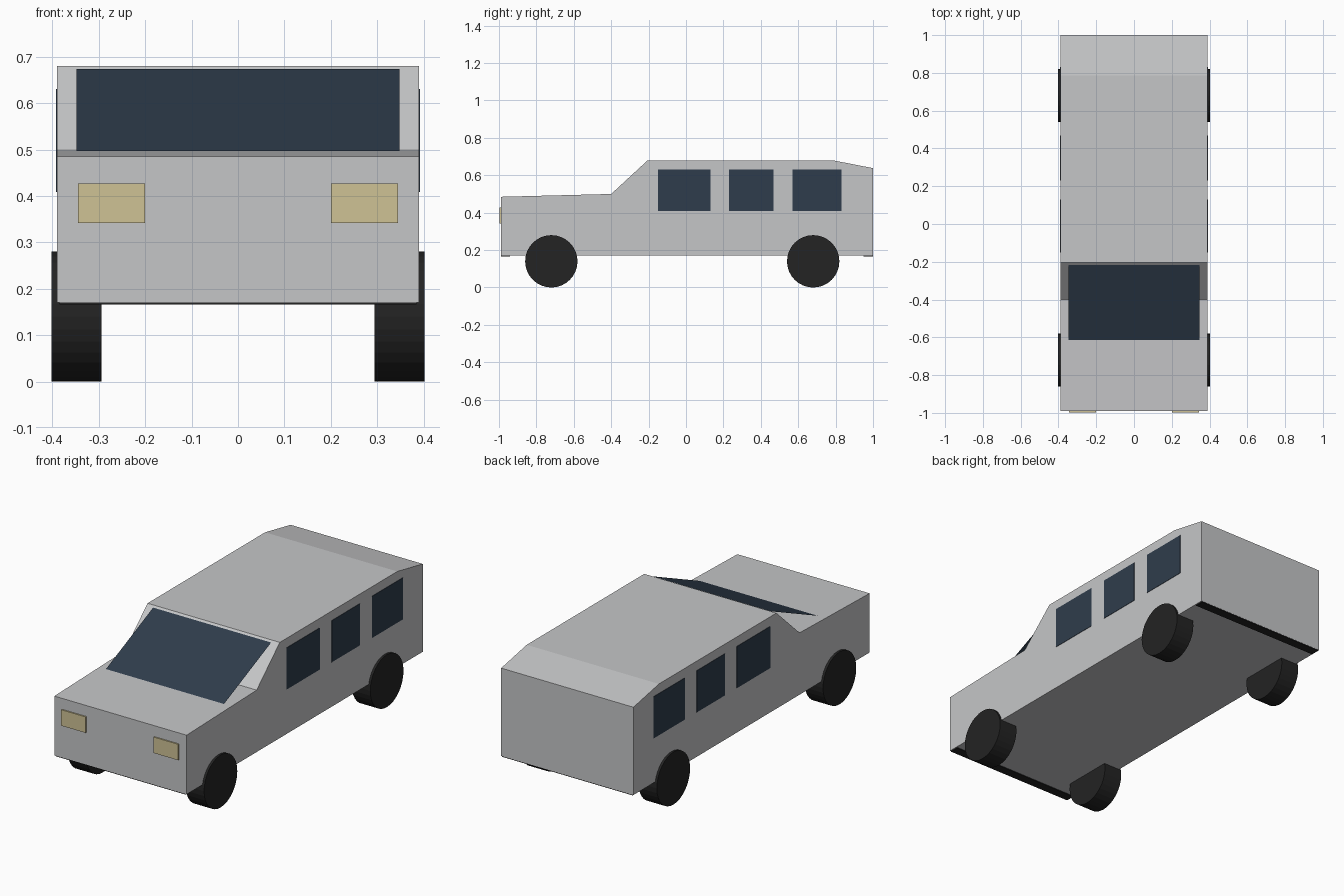
import bpy, bmesh, math

if "Cube" in bpy.data.objects:
    bpy.data.objects.remove(bpy.data.objects["Cube"])


def material(name, rgb):
    m = bpy.data.materials.new(name)
    m.diffuse_color = (*rgb, 1)
    m.use_nodes = True
    m.node_tree.nodes["Principled BSDF"].inputs["Base Color"].default_value = m.diffuse_color
    return m


PAINT = material("silver_paint", (0.56, 0.565, 0.575))
GLASS = material("dark_blue_glass", (0.028, 0.046, 0.072))
LAMP = material("pale_yellow_lamp", (0.62, 0.54, 0.30))
RUBBER = material("black_rubber", (0.017, 0.017, 0.017))


def finish(name, bm, mat):
    mesh = bpy.data.meshes.new(name)
    bm.to_mesh(mesh)
    bm.free()
    mesh.materials.append(mat)
    obj = bpy.data.objects.new(name, mesh)
    bpy.context.collection.objects.link(obj)
    return obj


def box(name, x, y, z, mat):
    """Box spanning the given (low, high) ranges."""
    bm = bmesh.new()
    bmesh.ops.create_cube(bm, size=1)
    for v in bm.verts:
        v.co = [r[0] if c < 0 else r[1] for c, r in zip(v.co, (x, y, z))]
    return finish(name, bm, mat)


# Body: side profile (y, z) extruded across the width
HALF = 0.39
profile = [(-0.99, 0.17), (1.0, 0.17), (1.0, 0.638), (0.785, 0.68),
           (-0.205, 0.68), (-0.40, 0.50), (-0.99, 0.485)]
bm = bmesh.new()
side = bm.faces.new([bm.verts.new((-HALF, y, z)) for y, z in profile])
ext = bmesh.ops.extrude_face_region(bm, geom=[side])
for v in ext["geom"]:
    if isinstance(v, bmesh.types.BMVert):
        v.co.x = HALF
bmesh.ops.recalc_face_normals(bm, faces=bm.faces)
finish("body", bm, PAINT)

# Windshield: single sheet leaning from the hood to the roof edge
bm = bmesh.new()
bm.faces.new([bm.verts.new(c) for c in (
    (-0.348, -0.615, 0.497), (0.348, -0.615, 0.497),
    (0.348, -0.218, 0.673), (-0.348, -0.218, 0.673))])
finish("windshield", bm, GLASS)

for sign, label in ((-1, "left"), (1, "right")):
    # Side windows: thin plates on the body sides
    xs = sorted((sign * (HALF - 0.002), sign * (HALF + 0.002)))
    for i, ys in enumerate(((-0.15, 0.13), (0.23, 0.468), (0.57, 0.832))):
        box(f"{label}_window_{i + 1}", xs, ys, (0.408, 0.63), GLASS)

    # Headlights
    box(f"{label}_headlight", sorted((sign * 0.20, sign * 0.345)),
        (-0.997, -0.988), (0.342, 0.427), LAMP)

    # Wheels: flat-shaded cylinders lying along x
    for y, end in ((-0.72, "front"), (0.68, "rear")):
        bm = bmesh.new()
        bmesh.ops.create_cone(bm, cap_ends=True, segments=32,
                              radius1=0.14, radius2=0.14, depth=0.108)
        wheel = finish(f"{end}_{label}_wheel", bm, RUBBER)
        wheel.rotation_euler = (0, math.pi / 2, 0)
        wheel.location = (sign * 0.348, y, 0.14)

# Bumpers: dark bars tucked under both ends of the body
box("front_bumper", (-0.385, 0.385), (-0.989, -0.94), (0.166, 0.245), RUBBER)
box("rear_bumper", (-0.385, 0.385), (0.95, 0.999), (0.166, 0.245), RUBBER)
